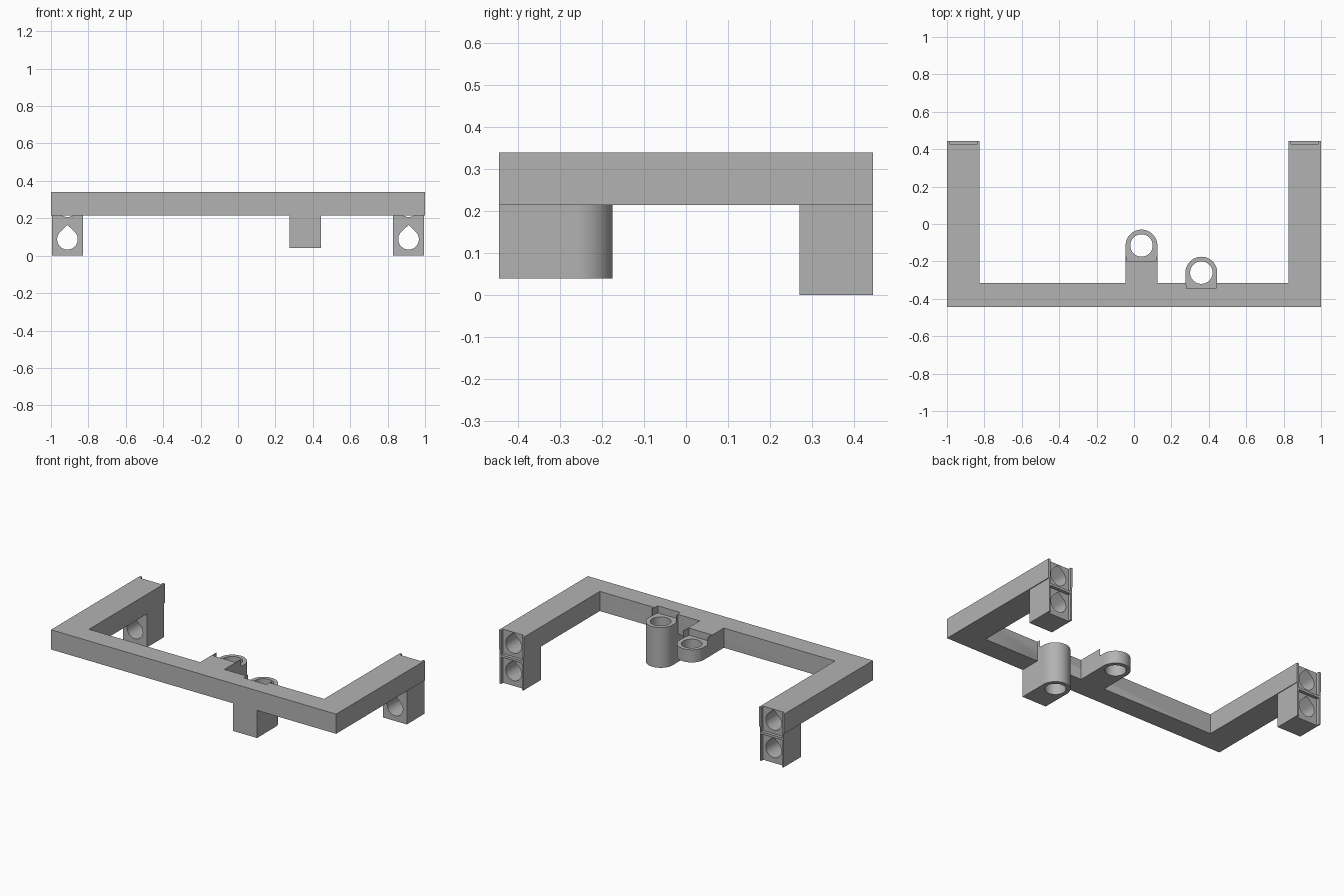
import bpy, bmesh, math
from mathutils import Vector

if "Cube" in bpy.data.objects:
    bpy.data.objects.remove(bpy.data.objects["Cube"], do_unlink=True)

grey = bpy.data.materials.new("plain_grey")
grey.use_nodes = True
grey.diffuse_color = (0.45, 0.45, 0.45, 1)
grey.node_tree.nodes["Principled BSDF"].inputs["Base Color"].default_value = (0.45, 0.45, 0.45, 1)

TOP, UNDER = 0.34, 0.215
BACK = 0.445


def extrude(name, outline, low, high, axis="Z"):
    """Solid from a 2D outline: (x, y) along Z or (x, z) along Y."""
    def place(u, v, w):
        return Vector((u, v, w)) if axis == "Z" else Vector((u, w, v))
    bm = bmesh.new()
    face = bm.faces.new([bm.verts.new(place(u, v, low)) for u, v in outline])
    ext = bmesh.ops.extrude_face_region(bm, geom=[face])
    moved = [g for g in ext["geom"] if isinstance(g, bmesh.types.BMVert)]
    bmesh.ops.translate(bm, verts=moved, vec=place(0, 0, high - low))
    bmesh.ops.recalc_face_normals(bm, faces=bm.faces)
    mesh = bpy.data.meshes.new(name)
    bm.to_mesh(mesh)
    bm.free()
    mesh.materials.append(grey)
    obj = bpy.data.objects.new(name, mesh)
    bpy.context.collection.objects.link(obj)
    return obj


def rect(u0, u1, v0, v1):
    return [(u0, v0), (u1, v0), (u1, v1), (u0, v1)]


def arc(cx, cy, r, start, end, n):
    angles = [math.radians(start + (end - start) * i / n) for i in range(n + 1)]
    return [(cx + r * math.cos(a), cy + r * math.sin(a)) for a in angles]


def cut(obj, cutters):
    bpy.ops.object.select_all(action="DESELECT")
    obj.select_set(True)
    bpy.context.view_layer.objects.active = obj
    for cutter in cutters:
        mod = obj.modifiers.new("cut", "BOOLEAN")
        mod.operation = "DIFFERENCE"
        mod.solver = "EXACT"
        mod.object = cutter
        bpy.ops.object.modifier_apply(modifier=mod.name)
    bpy.ops.object.shade_smooth_by_angle(angle=math.radians(30))


# U-shaped frame
frame = extrude("frame", [(-1, -BACK), (1, -BACK), (1, BACK), (0.825, BACK),
                          (0.825, -0.315), (-0.825, -0.315), (-0.825, BACK), (-1, BACK)],
                UNDER, TOP)


# Ring bosses: round end, straight neck, recessed ring seat, vertical bore
def boss(name, cx, cy, neck_y, low):
    r = 0.085
    body = extrude(name, [(cx - r, neck_y), (cx + r, neck_y)] + arc(cx, cy, r, 0, 180, 32),
                   low, TOP)
    seat = [(-0.078, -r), (0.078, -r), (0.0855, -0.03), (0.1, 0.1), (-0.1, 0.1), (-0.0855, -0.03)]
    notch = extrude("seat_cutter", [(cx + u, cy + v) for u, v in seat], 0.295, 0.5)
    bore = extrude("bore_cutter", arc(cx, cy, 0.06, 0, 360, 40)[:-1], -0.1, 0.5)
    cut(body, [notch, bore])
    return [notch, bore]


tall_cutters = boss("tall_boss", 0.36, -0.26, -BACK, 0.04)
short_cutters = boss("short_boss", 0.04, -0.115, -0.33, UNDER)
frame_cutters = list(tall_cutters)
cutters = tall_cutters + short_cutters

# End legs with teardrop tunnels and a shallow channel at the back
for side, label in ((1, "left"), (-1, "right")):
    cx = side * 0.912
    leg = extrude(label + "_leg", rect(cx - 0.083, cx + 0.083, 0, UNDER), 0.27, BACK, "Y")
    tunnels = []
    for cz in (0.088, 0.262):
        drop = arc(cx, cz, 0.055, 135, 405, 30) + [(cx, cz + 0.076)]
        tunnels.append(extrude("tunnel_cutter", drop, 0.2 if cz < 0.2 else 0.27, 0.6, "Y"))
    channel = extrude("channel_cutter", rect(cx - 0.073, cx + 0.073, -0.1, 0.5), 0.425, 0.6, "Y")
    cut(leg, tunnels + [channel])
    frame_cutters += [tunnels[1], channel]
    cutters += tunnels + [channel]
    # Thin rib between the two tunnels
    extrude(label + "_rib", rect(cx - 0.075, cx + 0.075, 0.17, 0.185), 0.42, BACK, "Y")

cut(frame, frame_cutters)
for cutter in cutters:
    bpy.data.objects.remove(cutter, do_unlink=True)
